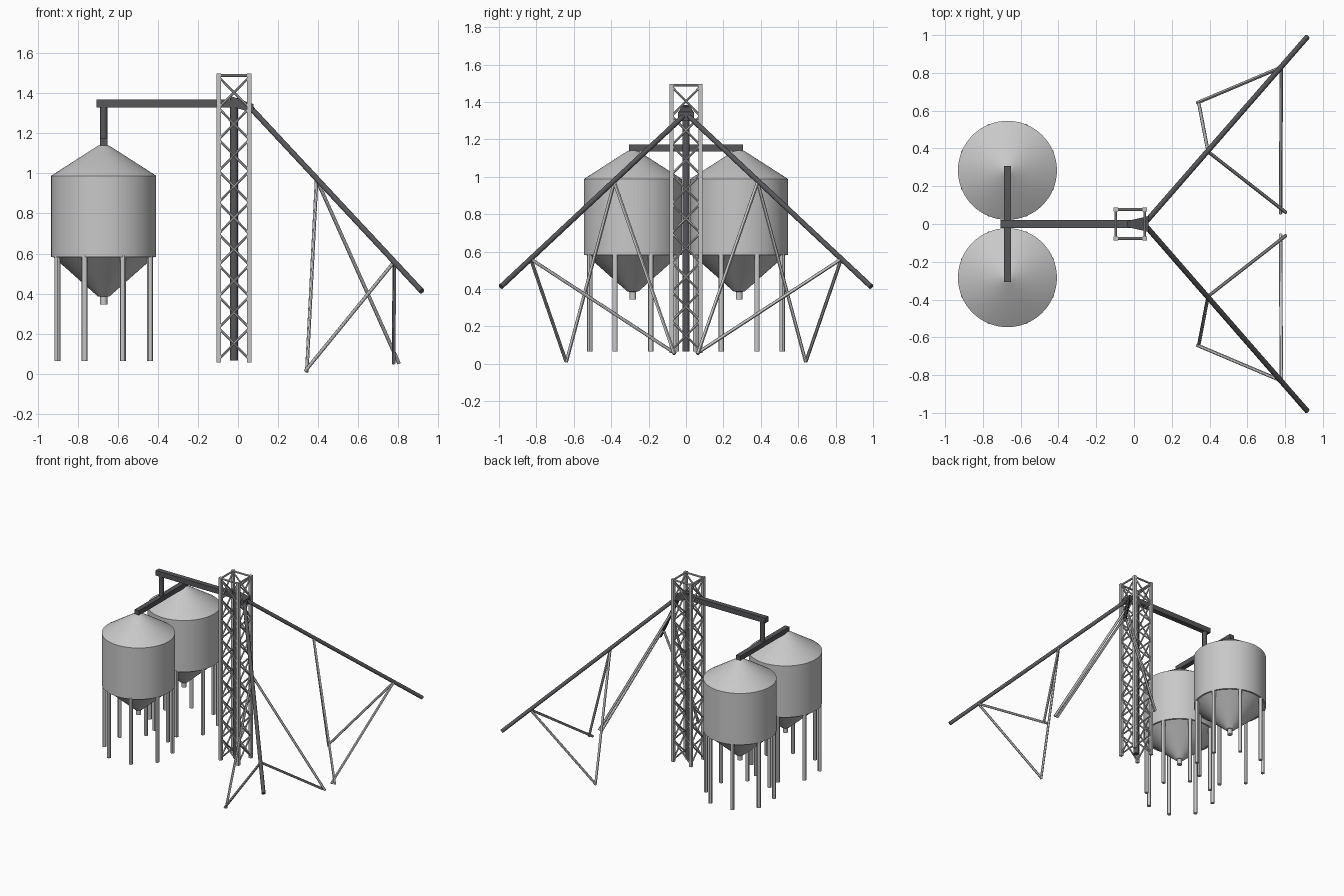
import bpy, bmesh, math
from mathutils import Vector, Matrix

if "Cube" in bpy.data.objects:
    bpy.data.objects.remove(bpy.data.objects["Cube"])


def material(name, c):
    m = bpy.data.materials.new(name)
    m.diffuse_color = (*c, 1)
    m.use_nodes = True
    m.node_tree.nodes["Principled BSDF"].inputs["Base Color"].default_value = m.diffuse_color
    return m


GALV = material("galvanised steel", (0.58, 0.58, 0.58))
STEEL = material("tower steel", (0.55, 0.55, 0.55))
DARK = material("dark conveyor grey", (0.095, 0.095, 0.105))


def finish(name, bm, mat, smooth=True):
    bmesh.ops.recalc_face_normals(bm, faces=bm.faces)
    me = bpy.data.meshes.new(name)
    bm.to_mesh(me)
    bm.free()
    me.materials.append(mat)
    ob = bpy.data.objects.new(name, me)
    bpy.context.collection.objects.link(ob)
    if smooth:
        bpy.ops.object.select_all(action='DESELECT')
        ob.select_set(True)
        bpy.context.view_layer.objects.active = ob
        bpy.ops.object.shade_smooth_by_angle(angle=math.radians(30))
    return ob


def add_rod(bm, a, b, r, n=12):
    """Round rod between two points."""
    a, b = Vector(a), Vector(b)
    d = b - a
    rot = d.to_track_quat('Z', 'Y').to_matrix().to_4x4()
    bmesh.ops.create_cone(bm, cap_ends=True, segments=n, radius1=r, radius2=r,
                          depth=d.length, matrix=Matrix.Translation((a + b) / 2) @ rot)


def add_box(bm, lo, hi):
    """Axis-aligned box from corner to corner."""
    lo, hi = Vector(lo), Vector(hi)
    bmesh.ops.create_cube(bm, size=1, matrix=Matrix.Translation((lo + hi) / 2)
                          @ Matrix.Diagonal((*(hi - lo), 1)))


def add_lathe(bm, profile, cx, cy, n=64):
    """Revolve (radius, z) points about a vertical axis, capping both ends."""
    rings = [[bm.verts.new((cx + r * math.cos(math.tau * i / n),
                            cy + r * math.sin(math.tau * i / n), z)) for i in range(n)]
             for r, z in profile]
    for lo, hi in zip(rings, rings[1:]):
        for i in range(n):
            j = (i + 1) % n
            bm.faces.new((lo[i], lo[j], hi[j], hi[i]))
    bm.faces.new(rings[0][::-1])
    bm.faces.new(rings[-1])


# Two hopper silos with eight legs each
SX = -0.67
SILO = [(0.018, 0.345), (0.018, 0.385), (0.03, 0.387), (0.25, 0.582), (0.262, 0.582),
        (0.262, 0.988), (0.03, 1.137), (0.015, 1.142)]
for side, sy in (("front", -0.284), ("back", 0.284)):
    bm = bmesh.new()
    add_lathe(bm, SILO, SX, sy)
    finish(side + "_silo", bm, GALV)
    bm = bmesh.new()
    for k in range(8):
        t = math.radians(22.5 + 45 * k)
        x, y = SX + 0.25 * math.cos(t), sy + 0.25 * math.sin(t)
        add_rod(bm, (x, y, 0.065), (x, y, 0.59), 0.0145)
    finish(side + "_silo_legs", bm, GALV)

# Lattice tower: four posts, top ring, crossed braces on every side
TX, H, Z0, Z1, BAYS = -0.02, 0.077, 0.057, 1.497, 9
corners = [(TX - H, -H), (TX + H, -H), (TX + H, H), (TX - H, H)]
bm = bmesh.new()
for x, y in corners:
    add_box(bm, (x - 0.011, y - 0.011, Z0), (x + 0.011, y + 0.011, Z1))
finish("tower_posts", bm, STEEL, False)
bm = bmesh.new()
step = (Z1 - Z0 - 0.03) / BAYS
for a, b in zip(corners, corners[1:] + corners[:1]):
    add_rod(bm, (*a, Z1 - 0.008), (*b, Z1 - 0.008), 0.007, 8)
    for k in range(BAYS):
        lo = Z0 + 0.015 + k * step
        add_rod(bm, (*a, lo), (*b, lo + step), 0.006, 8)
        add_rod(bm, (*b, lo), (*a, lo + step), 0.006, 8)
finish("tower_braces", bm, STEEL)

# Elevator pipe up the tower, with the flared spout head
bm = bmesh.new()
add_rod(bm, (TX, 0, 0.067), (TX, 0, 1.375), 0.02, 24)
finish("elevator_pipe", bm, DARK)
bm = bmesh.new()
ends = [[bm.verts.new((x, sy * w, z)) for sy, z in ((-1, z0), (1, z0), (1, z1), (-1, z1))]
        for x, w, z0, z1 in ((-0.035, 0.016, 1.335, 1.385), (0.078, 0.042, 1.30, 1.345))]
bm.faces.new(ends[0])
bm.faces.new(ends[1])
for i in range(4):
    j = (i + 1) % 4
    bm.faces.new((ends[0][i], ends[0][j], ends[1][j], ends[1][i]))
finish("spout_head", bm, DARK, False)

# Conveyor beam to the silos, drop pipe and cross conveyor
bm = bmesh.new()
add_box(bm, (-0.706, -0.02, 1.328), (-0.01, 0.02, 1.368))
finish("conveyor_beam", bm, DARK, False)
bm = bmesh.new()
add_rod(bm, (SX, 0, 1.15), (SX, 0, 1.34), 0.018, 24)
finish("drop_pipe", bm, DARK)
bm = bmesh.new()
add_box(bm, (SX - 0.019, -0.306, 1.135), (SX + 0.019, 0.306, 1.173))
finish("cross_conveyor", bm, DARK, False)

# Two sloping augers, each on a pair of V-shaped supports
for side, s in (("front", -1), ("back", 1)):
    bm = bmesh.new()
    add_rod(bm, (0.062, s * 0.01, 1.328), (0.917, s * 0.99, 0.412), 0.014, 16)
    finish(side + "_auger", bm, DARK)
    high, low = (0.392, s * 0.383, 0.97), (0.78, s * 0.83, 0.56)
    bm = bmesh.new()
    for a, b in ((high, (0.343, s * 0.64, 0.009)), (high, (0.803, s * 0.062, 0.052)),
                 (low, (0.335, s * 0.642, 0.014)), (low, (0.776, s * 0.055, 0.054))):
        add_rod(bm, a, b, 0.009)
    finish(side + "_auger_supports", bm, STEEL)
